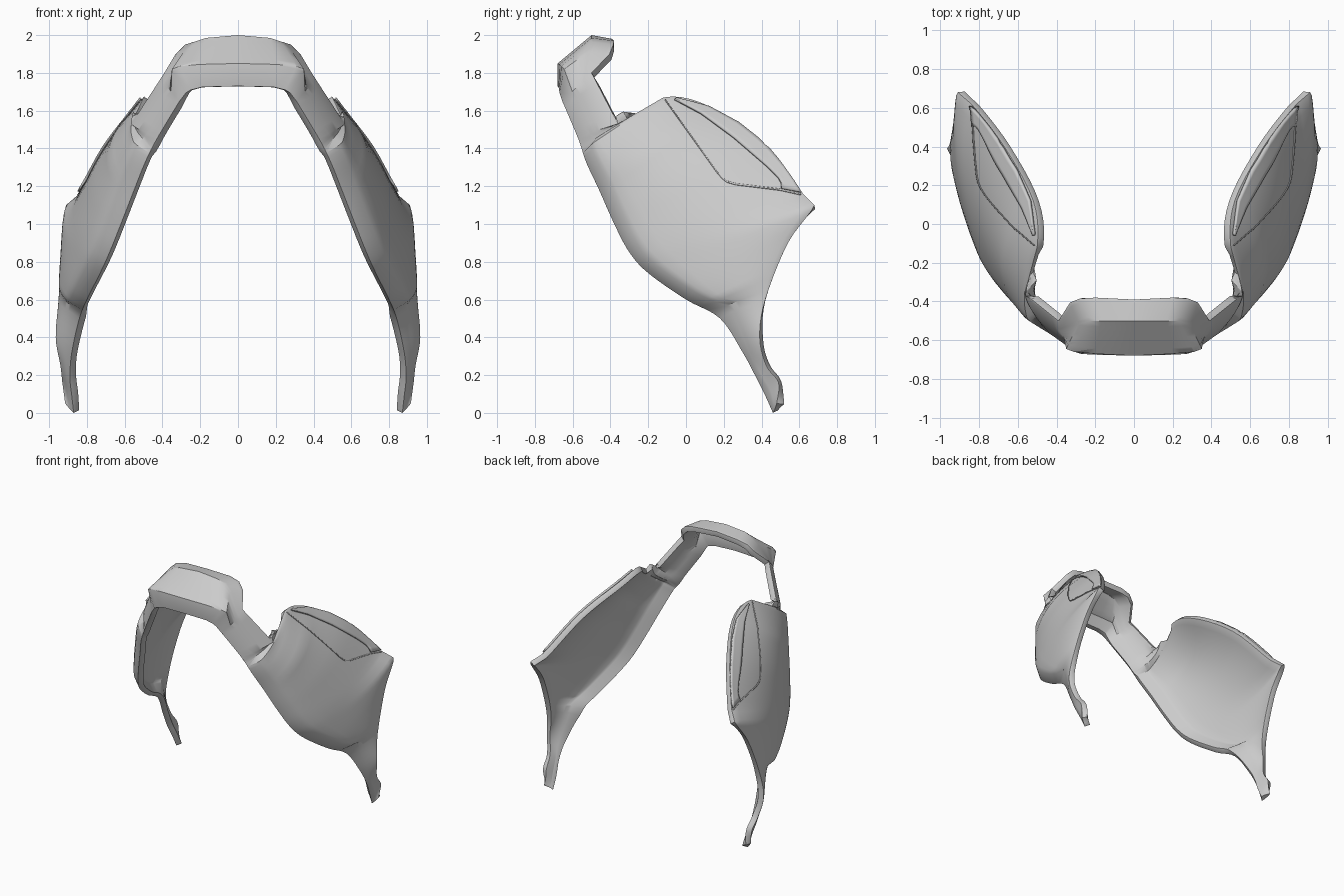
import bpy, math
from mathutils import Vector
from mathutils.bvhtree import BVHTree

old = bpy.data.objects.get("Cube")
if old:
    bpy.data.objects.remove(old, do_unlink=True)

grey = bpy.data.materials.new("plain_grey")
grey.use_nodes = True
COLOUR = (0.6, 0.6, 0.6, 1)
grey.diffuse_color = COLOUR
grey.node_tree.nodes["Principled BSDF"].inputs["Base Color"].default_value = COLOUR

COLS = 12   # faces across the shell
STEPS = 5   # rows between stations


def finish(name, rows, thickness, offset, mirror_merge, bevel=0.0):
    """Skin a grid of rows, mirror it and give it thickness."""
    n = len(rows[0])
    verts = [p for r in rows for p in r]
    faces = [(i * n + j, i * n + j + 1, (i + 1) * n + j + 1, (i + 1) * n + j)
             for i in range(len(rows) - 1) for j in range(n - 1)]
    mesh = bpy.data.meshes.new(name)
    mesh.from_pydata(verts, [], faces)
    # outward is +x on the left half
    if sum(p.normal.x * p.area for p in mesh.polygons) < 0:
        mesh.flip_normals()
    mesh.materials.append(grey)
    ob = bpy.data.objects.new(name, mesh)
    bpy.context.collection.objects.link(ob)
    mir = ob.modifiers.new("mirror", 'MIRROR')
    mir.use_mirror_merge = mirror_merge
    mir.merge_threshold = 0.001
    sol = ob.modifiers.new("thickness", 'SOLIDIFY')
    sol.thickness = thickness
    sol.offset = offset
    sol.use_even_offset = False
    if bevel:
        bev = ob.modifiers.new("soft_edges", 'BEVEL')
        bev.width = bevel
        bev.segments = 2
        bev.limit_method = 'ANGLE'
        bev.angle_limit = math.radians(50)
    bpy.ops.object.select_all(action='DESELECT')
    ob.select_set(True)
    bpy.context.view_layer.objects.active = ob
    bpy.ops.object.shade_smooth_by_angle(angle=math.radians(32))
    return verts, faces


def spline(pts, i, t):
    """Smooth curve through pts, between pts[i] and pts[i + 1]."""
    b, c = pts[i], pts[i + 1]
    a = pts[i - 1] if i else b
    d = pts[i + 2] if i + 2 < len(pts) else c
    return (b * 2 + (c - a) * t + (a * 2 - b * 5 + c * 4 - d) * t * t
            + (b * 3 - a - c * 3 + d) * t ** 3) / 2


# side stations: front edge, back edge, outward bulge
SIDE = [
    ((.31, -.655, 1.65), (.39, -.50, 1.80), .01),
    ((.43, -.57, 1.45), (.565, -.36, 1.53), .01),
    ((.49, -.53, 1.33), (.50, -.12, 1.67), .04),
    ((.55, -.46, 1.18), (.52, .12, 1.625), .10),
    ((.62, -.38, 1.00), (.67, .40, 1.44), .09),
    ((.68, -.30, .85), (.84, .62, 1.16), .07),
    ((.73, -.20, .74), (.91, .68, 1.10), .05),
    ((.80, 0, .60), (.93, .54, .90), .03),
    ((.84, .18, .50), (.95, .42, .60), .015),
    ((.88, .30, .32), (.965, .39, .40), .005),
    ((.89, .37, .19), (.94, .425, .25), 0),
    ((.88, .42, .09), (.93, .49, .16), 0),
    ((.87, .46, 0), (.915, .48, .05), 0),
]
front = [Vector(s[0]) for s in SIDE]
back = [Vector(s[1]) for s in SIDE]


def side_row(i, t):
    f = spline(front, i, t)
    # notch and rear corner stay straight
    b = back[i].lerp(back[i + 1], t) if i in (0, 1, 5) else spline(back, i, t)
    bulge = SIDE[i][2] * (1 - t) + SIDE[i + 1][2] * t
    size = min(1, (b - f).length * 2.6)
    corner = f + Vector((.08, .05, .05)) * size
    if size < 1:
        corner = corner.lerp(f.lerp(b, .45), .5)
    row = [f, f.lerp(corner, .85)]
    for k in range(COLS + 1):
        s = .03 + .97 * k / COLS
        p = corner.lerp(b, s)
        p.x += bulge * 4 * s * (1 - s)
        row.append(p)
    return row


def hood_row(low, ridge, crest, rear):
    low, ridge, crest, rear = map(Vector, (low, ridge, crest, rear))
    row = [low, low.lerp(ridge, .9)]
    half = COLS // 2
    row += [ridge.lerp(crest, k / half) for k in range(half)]
    row += [crest.lerp(rear, k / half) for k in range(half + 1)]
    return row


# hood over the front, from the middle outwards
hood = [
    hood_row((0, -.68, 1.73), (0, -.68, 1.85), (0, -.5, 2), (0, -.39, 1.98)),
    hood_row((.19, -.675, 1.725), (.2, -.67, 1.845), (.17, -.5, 1.985), (.2, -.38, 1.97)),
    hood_row((.25, -.672, 1.71), (.31, -.66, 1.835), (.23, -.5, 1.965), (.28, -.385, 1.95)),
    hood_row((.275, -.67, 1.695), (.35, -.645, 1.82), (.29, -.52, 1.91), (.33, -.405, 1.9)),
]
side = [side_row(i, k / STEPS) for i in range(len(SIDE) - 1) for k in range(STEPS)]
side.append(side_row(len(SIDE) - 2, 1))

# main shell: hood, struts, side panels and legs in one skin
verts, faces = finish("collar_shell", hood + side, .042, -1, True, .006)
tree = BVHTree.FromPolygons(verts, faces)


def on_shell(y, z, lift=0.0):
    """Point on the outside of the left panel."""
    hit, normal, _, _ = tree.ray_cast(Vector((3, y, z)), Vector((-1, 0, 0)))
    if hit is None:
        hit, normal, _, _ = tree.find_nearest(Vector((.7, y, z)))
    if normal.x < 0:
        normal = -normal
    return hit + normal * lift


def path(points, count):
    """Evenly resample a polyline in y and z."""
    pts = [Vector(p) for p in points]
    lens = [(b - a).length for a, b in zip(pts, pts[1:])]
    out = []
    for k in range(count + 1):
        d = sum(lens) * k / count
        i = 0
        while i < len(lens) - 1 and d > lens[i]:
            d -= lens[i]
            i += 1
        out.append(pts[i].lerp(pts[i + 1], min(1, d / lens[i])))
    return out


# raised rim along the upper back of each side panel
slit = path([(-.06, 1.655), (.08, 1.58), (.25, 1.455), (.43, 1.30), (.5, 1.23), (.505, 1.185)], 24)
edge = path([(-.05, 1.66), (.12, 1.615), (.28, 1.53), (.42, 1.42), (.53, 1.29), (.61, 1.165)], 24)
rim = [[on_shell(*a.lerp(b, k / 5)) for k in range(6)] for a, b in zip(slit, edge)]
finish("panel_rim", rim, .016, 1, False)

# fine seam below the rim
seam = path([(-.11, 1.655), (.03, 1.46), (.17, 1.265), (.21, 1.225), (.26, 1.21), (.5, 1.18), (.61, 1.155)], 40)
strip = [[on_shell(p.x, p.y + h, .001) for h in (-.004, .004)] for p in seam]
finish("panel_seam", strip, .005, 1, False)
